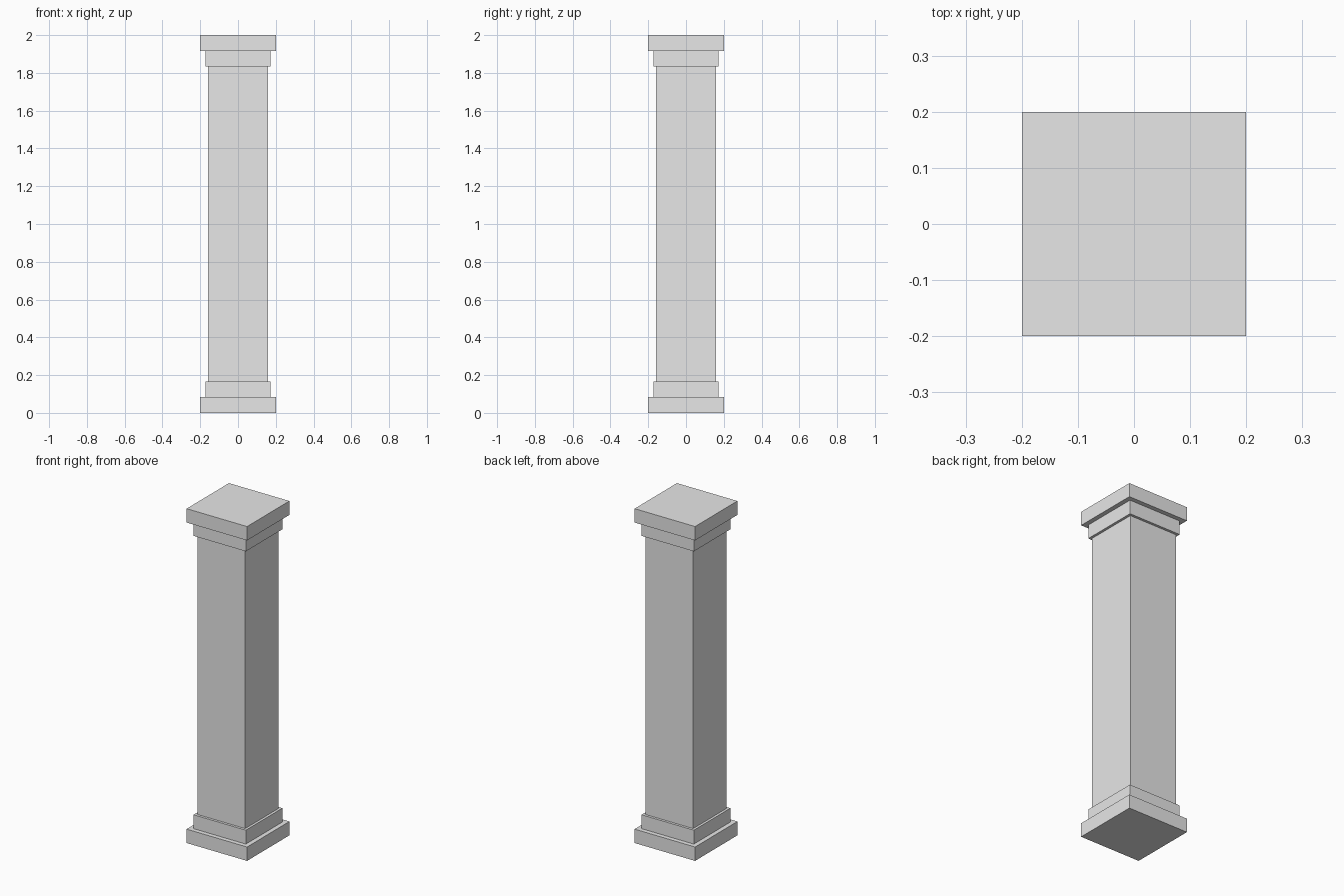
import bpy

if "Cube" in bpy.data.objects:
    bpy.data.objects.remove(bpy.data.objects["Cube"])

# One plain grey for the whole column
grey = bpy.data.materials.new("light_grey")
grey.diffuse_color = (0.8, 0.8, 0.8, 1.0)
grey.use_nodes = True
grey.node_tree.nodes["Principled BSDF"].inputs["Base Color"].default_value = grey.diffuse_color


def slab(name, half, z0, z1):
    """Square block centred on the z axis, from z0 up to z1."""
    bpy.ops.mesh.primitive_cube_add(size=1, location=(0, 0, (z0 + z1) / 2))
    ob = bpy.context.object
    ob.name = name
    ob.scale = (2 * half, 2 * half, z1 - z0)
    bpy.ops.object.transform_apply(location=False, rotation=False, scale=True)
    ob.data.materials.append(grey)
    return ob


HEIGHT = 2.0
STEP = 0.083          # height of each moulding step
PLINTH, COLLAR, SHAFT = 0.2, 0.173, 0.158   # half widths

# Stepped base, and the same steps mirrored at the top
slab("base_plinth", PLINTH, 0, STEP)
slab("base_collar", COLLAR, STEP, 2 * STEP)
slab("top_collar", COLLAR, HEIGHT - 2 * STEP, HEIGHT - STEP)
slab("top_cap", PLINTH, HEIGHT - STEP, HEIGHT)

# Square shaft between the collars
slab("shaft", SHAFT, 2 * STEP, HEIGHT - 2 * STEP)
